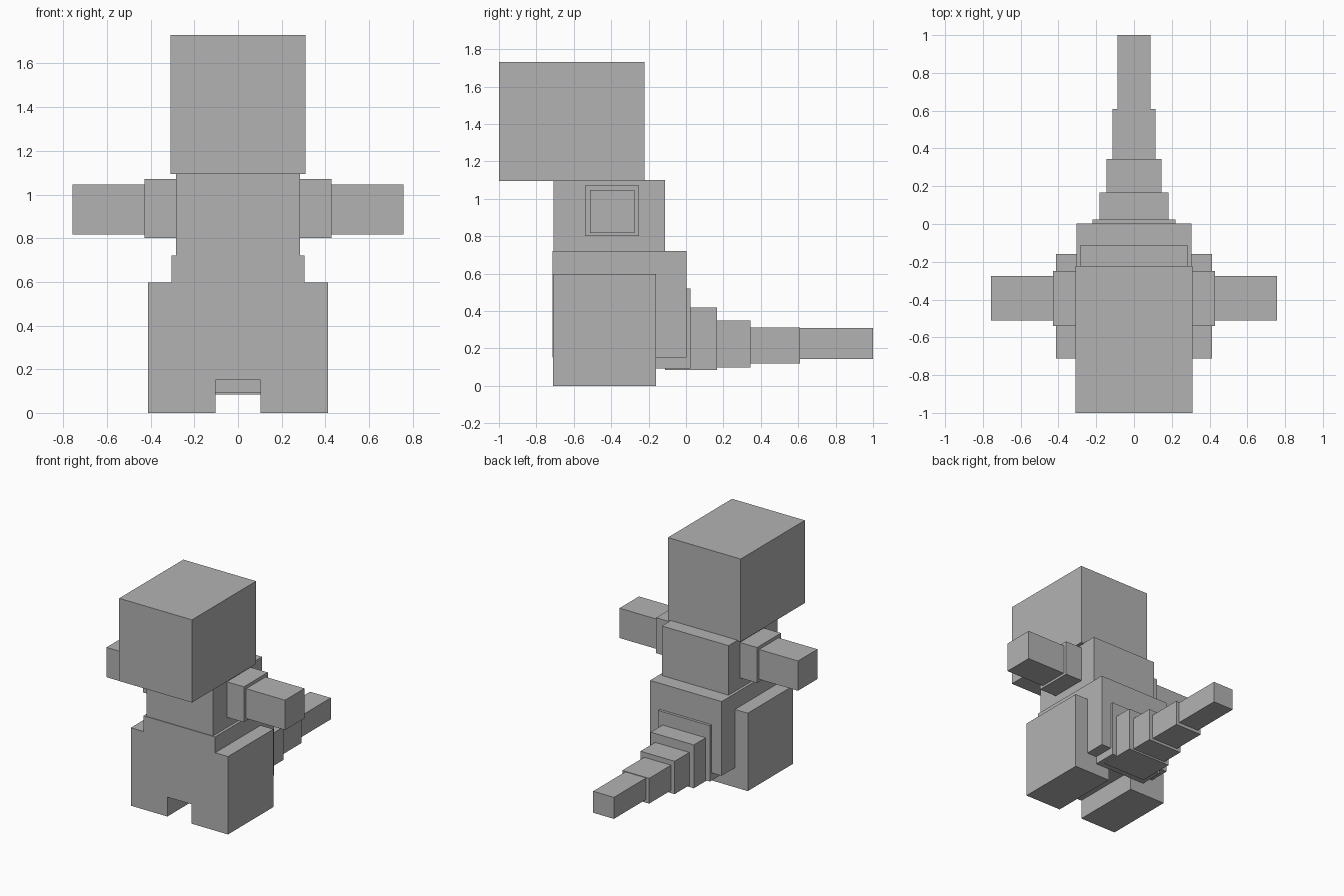
import bpy

if "Cube" in bpy.data.objects:
    bpy.data.objects.remove(bpy.data.objects["Cube"])

grey = bpy.data.materials.new("plain_grey")
grey.diffuse_color = (0.45, 0.45, 0.45, 1)
grey.use_nodes = True
grey.node_tree.nodes["Principled BSDF"].inputs["Base Color"].default_value = grey.diffuse_color


def box(name, x, y, z):
    """Axis-aligned block from its (min, max) extents."""
    bpy.ops.mesh.primitive_cube_add(size=1)
    ob = bpy.context.object
    ob.name = name
    for v in ob.data.vertices:
        v.co = [r[0] if c < 0 else r[1] for c, r in zip(v.co, (x, y, z))]
    ob.data.materials.append(grey)
    return ob


def centred(name, half_width, y, z):
    return box(name, (-half_width, half_width), y, z)


def pair(name, x, y, z):
    box(name + "_right", x, y, z)
    box(name + "_left", (-x[1], -x[0]), y, z)


# Head and body
centred("head", 0.309, (-1.0, -0.222), (1.095, 1.73))
centred("chest", 0.283, (-0.708, -0.112), (0.70, 1.10))
centred("hips", 0.304, (-0.713, 0.002), (0.15, 0.72))

# Legs
pair("leg", (0.102, 0.413), (-0.711, -0.16), (0.0, 0.598))

# Arms
pair("upper_arm", (0.27, 0.428), (-0.54, -0.25), (0.80, 1.072))
pair("forearm", (0.41, 0.758), (-0.512, -0.276), (0.818, 1.047))

# Tail, tapering in steps towards the tip
tail = [
    (0.22, -0.16, 0.023, 0.092, 0.52),
    (0.183, -0.112, 0.167, 0.085, 0.418),
    (0.145, 0.02, 0.345, 0.098, 0.35),
    (0.114, 0.16, 0.61, 0.118, 0.312),
    (0.088, 0.58, 1.0, 0.143, 0.308),
]
for i, (w, y0, y1, z0, z1) in enumerate(tail, 1):
    centred(f"tail_segment_{i}", w, (y0, y1), (z0, z1))
